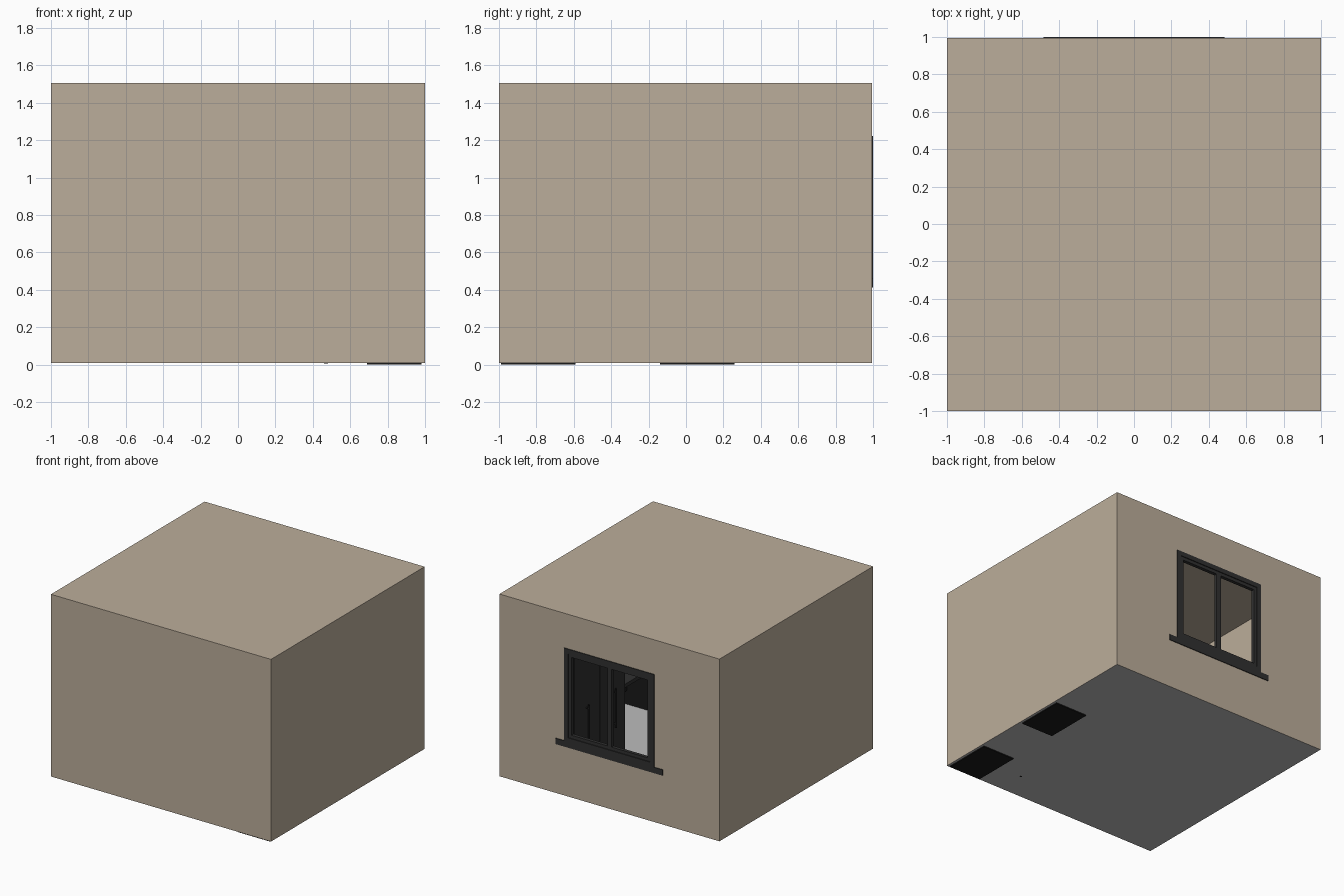
import bpy, bmesh, math
from mathutils import Matrix, Vector

if "Cube" in bpy.data.objects:
    bpy.data.objects.remove(bpy.data.objects["Cube"])


def mat(name, r, g, b):
    m = bpy.data.materials.new(name)
    m.diffuse_color = (r, g, b, 1)
    m.use_nodes = True
    m.node_tree.nodes["Principled BSDF"].inputs["Base Color"].default_value = m.diffuse_color
    return m


TAN = mat("tan_plaster", .50, .42, .325)
GREY = mat("light_grey_floor", .50, .50, .50)
CHAR = mat("charcoal", .03, .03, .03)
BLACK = mat("black", .01, .01, .01)


def finish(name, bm, material):
    me = bpy.data.meshes.new(name)
    bm.to_mesh(me)
    bm.free()
    me.materials.append(material)
    ob = bpy.data.objects.new(name, me)
    bpy.context.collection.objects.link(ob)
    return ob


def quads(name, faces, material):
    bm = bmesh.new()
    for f in faces:
        bm.faces.new([bm.verts.new(p) for p in f])
    bmesh.ops.remove_doubles(bm, verts=bm.verts, dist=1e-5)
    return finish(name, bm, material)


def boxes(name, specs, material):
    """Each spec is x0, x1, y0, y1, z0, z1."""
    bm = bmesh.new()
    for x0, x1, y0, y1, z0, z1 in specs:
        m = Matrix.Translation(((x0 + x1) / 2, (y0 + y1) / 2, (z0 + z1) / 2))
        m = m @ Matrix.Diagonal((x1 - x0, y1 - y0, z1 - z0, 1))
        bmesh.ops.create_cube(bm, size=1, matrix=m)
    return finish(name, bm, material)


def rods(name, specs, material, n=12):
    """Each spec is start, end, radius."""
    bm = bmesh.new()
    for a, b, r in specs:
        a, b = Vector(a), Vector(b)
        d = b - a
        m = Matrix.Translation((a + b) / 2) @ d.to_track_quat('Z', 'Y').to_matrix().to_4x4()
        bmesh.ops.create_cone(bm, cap_ends=True, segments=n, radius1=r, radius2=r,
                              depth=d.length, matrix=m)
    return finish(name, bm, material)


def rim(x0, x1, z0, z1, w, y0, y1):
    """Four bars round a rectangle in the back wall."""
    return [(x0, x0 + w, y0, y1, z0, z1), (x1 - w, x1, y0, y1, z0, z1),
            (x0 + w, x1 - w, y0, y1, z0, z0 + w), (x0 + w, x1 - w, y0, y1, z1 - w, z1)]


# room shell: thin walls, with a window opening in the back wall
F, B, Z0, Z1 = -1, .994, .008, 1.505
WX, WZ0, WZ1 = .39, .48, 1.20


def back(x0, x1, z0, z1):
    return [(x1, B, z0), (x0, B, z0), (x0, B, z1), (x1, B, z1)]


quads("walls_and_ceiling", [
    [(-1, F, Z0), (1, F, Z0), (1, F, Z1), (-1, F, Z1)],
    [(1, F, Z0), (1, B, Z0), (1, B, Z1), (1, F, Z1)],
    [(-1, B, Z0), (-1, F, Z0), (-1, F, Z1), (-1, B, Z1)],
    [(-1, F, Z1), (1, F, Z1), (1, B, Z1), (-1, B, Z1)],
    back(-1, -WX, Z0, Z1), back(WX, 1, Z0, Z1),
    back(-WX, WX, Z0, WZ0), back(-WX, WX, WZ1, Z1)], TAN)
quads("floor", [[(-1, F, Z0), (1, F, Z0), (1, B, Z0), (-1, B, Z0)]], GREY)

# window: outer frame, two sashes, sill
boxes("window_frame", rim(-.41, .41, .455, 1.222, .038, .955, 1), CHAR)
sashes = []
for x0, x1 in ((-.372, .006), (-.006, .372)):
    sashes += rim(x0, x1, .493, 1.184, .026, .965, .993)
boxes("window_sashes", sashes, CHAR)
boxes("window_sill", [(-.485, .485, .95, 1, .412, .46)], CHAR)

# wardrobe beside the window, doors facing the room
boxes("wardrobe", [(.37, .985, .27, .94, .01, 1.27)], CHAR)
boxes("wardrobe_doors", [(.36, .37, .275, .60, .04, 1.25),
                         (.36, .37, .61, .935, .04, 1.25)], CHAR)
for i, y in enumerate((.43, .78)):
    rods(f"wardrobe_handle_{i}", [((.335, y, .37), (.335, y, .69), .008),
                                  ((.335, y, .40), (.362, y, .40), .006),
                                  ((.335, y, .66), (.362, y, .66), .006)], BLACK)

# desk: two drawer pedestals and a top
for i, y in enumerate((-.99, -.14)):
    boxes(f"desk_pedestal_{i}", [(.69, .98, y, y + .40, 0, .42)], BLACK)
    boxes(f"desk_drawers_{i}", [(.68, .69, y + .01, y + .39, z, z + .115)
                                for z in (.03, .16, .29)], CHAR)
boxes("desk_top", [(.62, .99, -.995, .265, .42, .45)], CHAR)
boxes("desk_back_panel", [(.95, .97, -.59, -.14, .12, .42)], BLACK)
boxes("monitor", [(.86, .88, -.72, -.22, .53, .81), (.88, .90, -.50, -.44, .45, .62),
                  (.82, .94, -.56, -.38, .45, .46)], BLACK)
boxes("keyboard", [(.66, .74, -.60, -.32, .45, .462)], BLACK)

# swivel chair
CX, CY = .47, -.60
base = [((CX, CY, .05), (CX, CY, .26), .018)]
wheels = []
for i in range(5):
    a = -math.pi / 2 + i * math.tau / 5
    c, s = math.cos(a), math.sin(a)
    p = Vector((CX + .165 * c, CY + .165 * s, .024 if i == 0 else .028))
    base.append(((CX, CY, .07), (p.x, p.y, .05), .010))
    t = Vector((-s, c, 0)) * .01
    wheels.append((p - t, p + t, .018))
rods("chair_base", base, BLACK)
rods("chair_wheels", wheels, BLACK)
for name, spec in (("chair_seat", (CX - .14, CX + .14, CY - .14, CY + .14, .26, .305)),
                   ("chair_back", (CX - .17, CX - .13, CY - .13, CY + .13, .34, .70))):
    ob = boxes(name, [spec], CHAR)
    bev = ob.modifiers.new("soft_edges", 'BEVEL')
    bev.width, bev.segments = .015, 2
boxes("chair_back_support", [(CX - .16, CX - .14, CY - .02, CY + .02, .27, .36)], BLACK)
